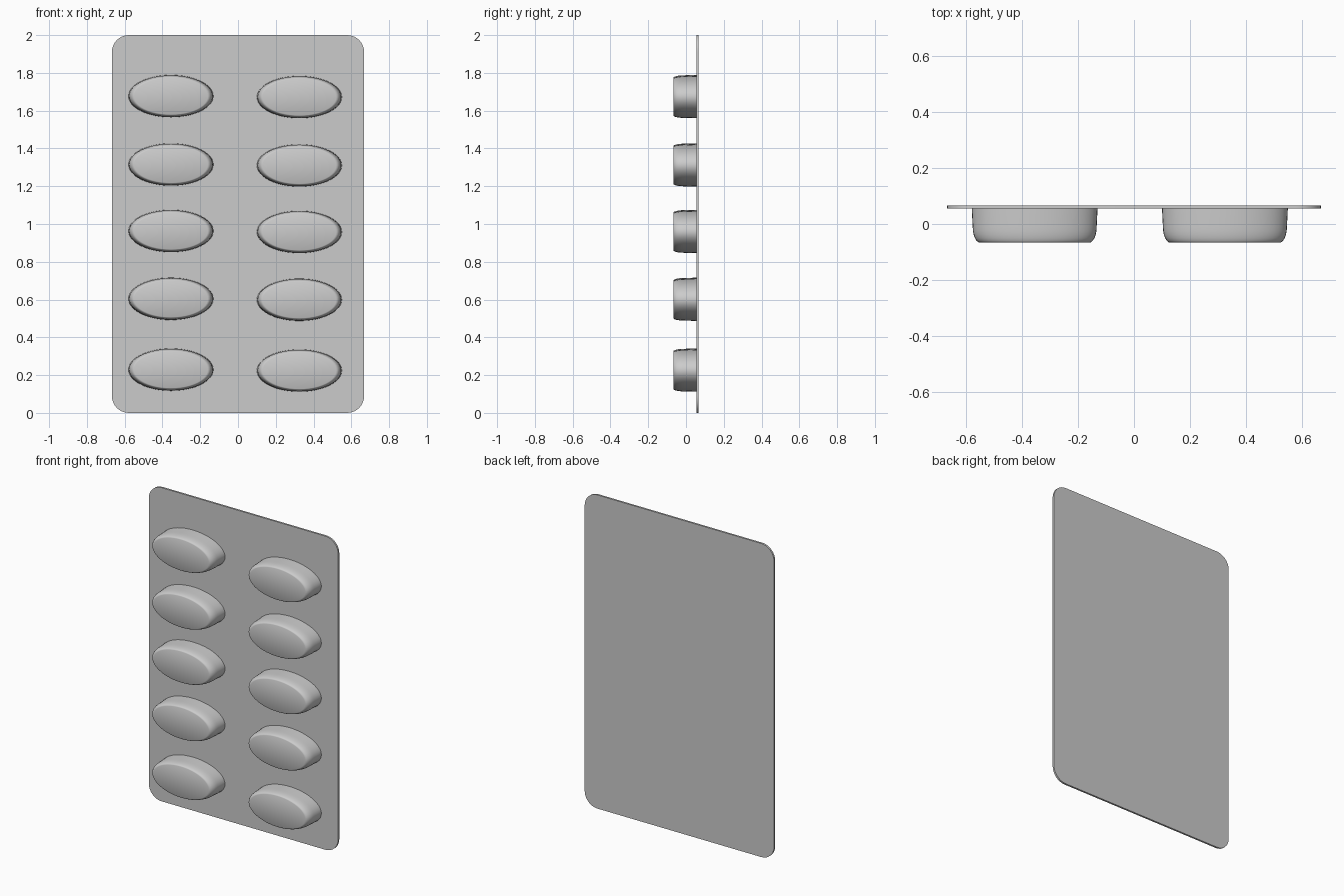
import bpy, bmesh
from math import sin, cos, pi, radians

cube = bpy.data.objects.get("Cube")
if cube:
    bpy.data.objects.remove(cube, do_unlink=True)

GREY = (0.6, 0.6, 0.6, 1)
foil = bpy.data.materials.new("grey_foil")
foil.use_nodes = True
foil.diffuse_color = GREY
foil.node_tree.nodes["Principled BSDF"].inputs["Base Color"].default_value = GREY

BACK, SHEET, FRONT = 0.067, 0.055, -0.067


def loft(name, rings):
    """Skin a closed stack of equally sized rings and cap both ends."""
    bm = bmesh.new()
    loops = [[bm.verts.new(p) for p in ring] for ring in rings]
    n = len(loops[0])
    for a, b in zip(loops, loops[1:]):
        for i in range(n):
            j = (i + 1) % n
            bm.faces.new((a[i], a[j], b[j], b[i]))
    bm.faces.new(loops[0])
    bm.faces.new(loops[-1])
    bmesh.ops.recalc_face_normals(bm, faces=bm.faces)
    mesh = bpy.data.meshes.new(name)
    bm.to_mesh(mesh)
    bm.free()
    mesh.materials.append(foil)
    obj = bpy.data.objects.new(name, mesh)
    bpy.context.collection.objects.link(obj)
    bpy.ops.object.select_all(action="DESELECT")
    obj.select_set(True)
    bpy.context.view_layer.objects.active = obj
    bpy.ops.object.shade_smooth_by_angle(angle=radians(35))
    return obj


# Thin backing sheet with rounded corners
def sheet_ring(y, half_w=0.668, half_h=1.0, r=0.09, steps=8):
    ring = []
    for k, (sx, sz) in enumerate([(1, 1), (-1, 1), (-1, -1), (1, -1)]):
        for i in range(steps + 1):
            a = (k + i / steps) * pi / 2
            ring.append((sx * (half_w - r) + r * cos(a), y,
                         1 + sz * (half_h - r) + r * sin(a)))
    return ring


loft("backing_sheet", [sheet_ring(SHEET), sheet_ring(BACK)])


# Oval pocket: straight wall, then a rounded rim to a flat front
def oval(y, scale, n=48):
    return [(0.225 * scale * cos(2 * pi * i / n), y,
             0.112 * scale * sin(2 * pi * i / n)) for i in range(n)]


profile = [(SHEET + 0.002, 1.0), (-0.01, 0.985)]
for i in range(1, 7):
    a = i / 6 * pi / 2
    profile.append((-0.01 + (FRONT + 0.01) * sin(a), 0.865 + 0.12 * cos(a)))

pocket = loft("pocket_left_1", [oval(y, s) for y, s in profile])

# Two columns of five pockets
for side, x, drop in (("right", -0.355, 0), ("left", 0.325, 0.005)):
    for row, z in enumerate((0.229, 0.604, 0.963, 1.315, 1.677), 1):
        if side == "left" and row == 1:
            obj = pocket
        else:
            obj = bpy.data.objects.new(f"pocket_{side}_{row}", pocket.data)
            bpy.context.collection.objects.link(obj)
        obj.location = (x, 0, z - drop)
